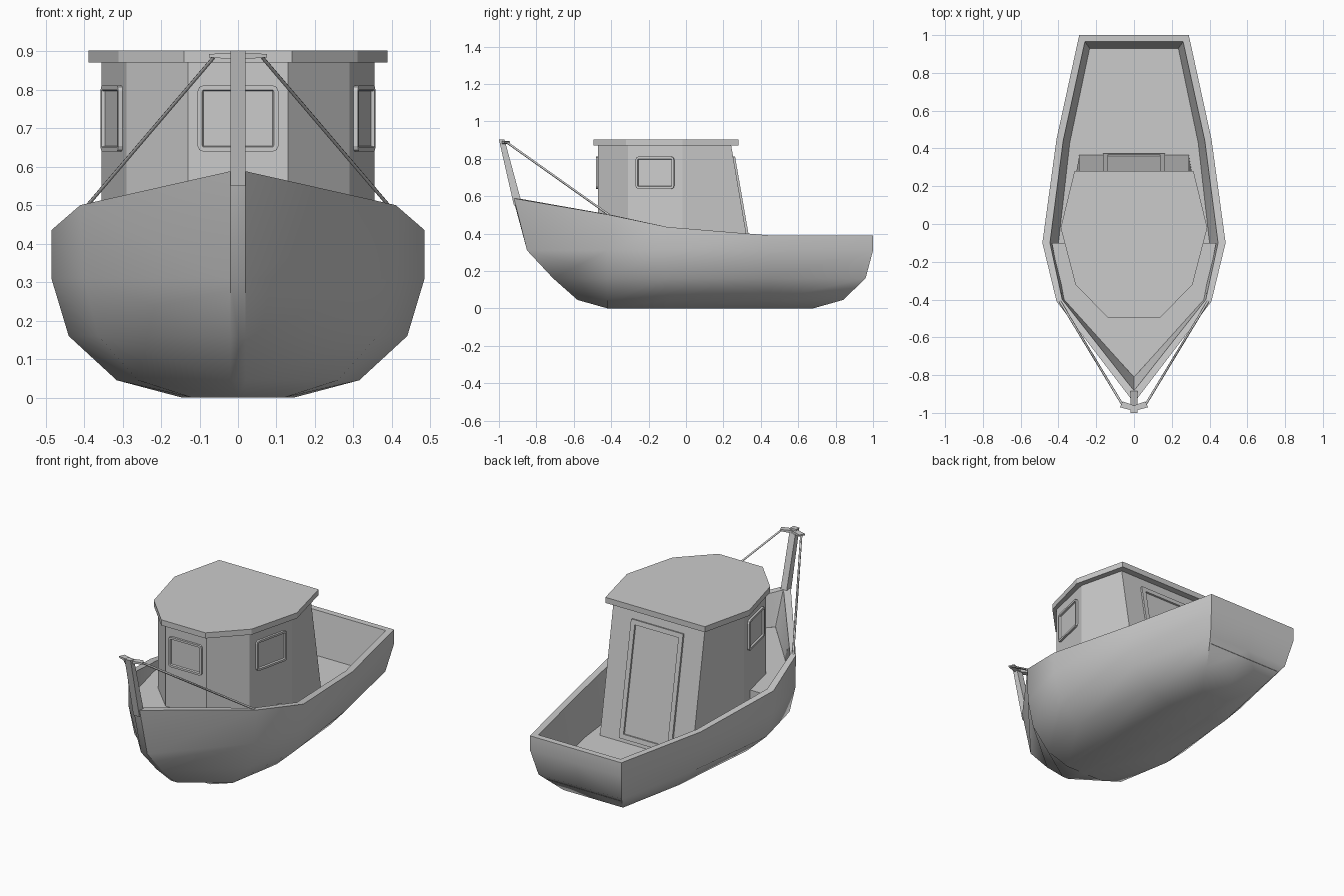
import bpy, bmesh, math
from mathutils import Matrix, Euler

old = bpy.data.objects.get("Cube")
if old:
    bpy.data.objects.remove(old, do_unlink=True)

grey = bpy.data.materials.new("plain_grey")
grey.use_nodes = True
tone = (0.6, 0.6, 0.6, 1)
grey.diffuse_color = tone
grey.node_tree.nodes["Principled BSDF"].inputs["Base Color"].default_value = tone


def add(name, data):
    obj = bpy.data.objects.new(name, data)
    bpy.context.collection.objects.link(obj)
    data.materials.append(grey)
    return obj


def build(name, verts, faces):
    mesh = bpy.data.meshes.new(name)
    mesh.from_pydata(verts, [], faces)
    bm = bmesh.new()
    bm.from_mesh(mesh)
    bmesh.ops.recalc_face_normals(bm, faces=bm.faces)
    bm.to_mesh(mesh)
    bm.free()
    return add(name, mesh)


def loft(name, loops):
    """Closed solid through loops that have equal point counts."""
    n, verts = len(loops[0]), [p for loop in loops for p in loop]
    faces = [tuple(range(n)), tuple(range(len(verts) - n, len(verts)))]
    for r in range(len(loops) - 1):
        for i in range(n):
            j = (i + 1) % n
            faces.append((r*n + i, r*n + j, r*n + n + j, r*n + n + i))
    return build(name, verts, faces)


def both(half):
    """Mirror a half outline across x = 0 into a closed loop."""
    return half + [(-x, *rest) for x, *rest in reversed(half) if x > 0]


# Hull: columns from bow to stern, rows from keel over the rim to the floor
levels = [0, 0.045, 0.16, 0.31]
spread = [0.3, 0.65, 0.907, 1]
bow_y = [-0.42, -0.58, -0.71, -0.85]
stern_y = [0.68, 0.84, 0.96, 1.0]


def column(half, ys, rim, inner, floor, shape=spread):
    outer = [(half * s, y, z) for s, y, z in zip(shape, ys, levels)]
    return outer + [rim, inner, floor]


flat = [1] * 4
columns = [
    column(0, bow_y, (0, -0.925, 0.59), (0, -0.88, 0.585), (0, -0.81, 0.4)),
    column(0.02, bow_y, (0.02, -0.92, 0.588), (0.01, -0.87, 0.583), (0.01, -0.80, 0.4), flat),
    column(0.40, [-0.42] * 4, (0.41, -0.41, 0.5), (0.38, -0.40, 0.5), (0.37, -0.40, 0.4)),
    column(0.485, [-0.1] * 4, (0.485, -0.1, 0.435), (0.445, -0.1, 0.435), (0.40, -0.1, 0.15)),
    column(0.41, [0.45] * 4, (0.41, 0.45, 0.39), (0.375, 0.44, 0.39), (0.34, 0.43, 0.15)),
    column(0.29, stern_y, (0.29, 1, 0.39), (0.26, 0.965, 0.39), (0.235, 0.93, 0.15)),
    column(0, stern_y, (0, 1, 0.39), (0, 0.965, 0.39), (0, 0.93, 0.15)),
]
rows = len(columns[0])
faces = [(c*rows + r, c*rows + rows + r, c*rows + rows + r + 1, c*rows + r + 1)
         for c in range(len(columns) - 1) for r in range(rows - 1)]
faces.append(tuple(c * rows for c in range(len(columns))))
hull = build("hull", [p for c in columns for p in c], faces)
mirror = hull.modifiers.new("Mirror", "MIRROR")
mirror.use_clip = True
bpy.context.view_layer.objects.active = hull
hull.select_set(True)
bpy.ops.object.modifier_apply(modifier="Mirror")
bm = bmesh.new()
bm.from_mesh(hull.data)
bmesh.ops.recalc_face_normals(bm, faces=bm.faces)
bm.to_mesh(hull.data)
bm.free()
bpy.ops.object.shade_smooth_by_angle(angle=math.radians(42))
hull.select_set(False)


def slab(name, half, low, high):
    outline = both(half)
    return loft(name, [[(x, y, z) for x, y in outline] for z in (low, high)])


# Raised foredeck with its bulkhead, and the aft floor
slab("foredeck", [(0, -0.81), (0.375, -0.40), (0.435, -0.1)], 0.37, 0.4)
slab("aft_floor", [(0.40, -0.1), (0.34, 0.43), (0.235, 0.93)], 0.13, 0.15)
slab("bulkhead", [(0.40, -0.12), (0.40, -0.1)], 0.14, 0.39)

# Cabin with a raked back wall, and an overhanging roof
front = [(0.13, -0.47), (0.29, -0.31), (0.355, -0.02)]
loft("cabin", [[(x, y, z) for x, y in both(front + [(0.29, back)])]
               for z, back in ((0.15, 0.365), (0.88, 0.24))])
slab("roof", [(0.14, -0.495), (0.31, -0.32), (0.388, -0.02), (0.315, 0.28)], 0.87, 0.902)


def framed_panel(name, centre, turn, tilt, width, height, bar, corner):
    """Thin plate with rounded corners, a raised frame and a recessed pane."""
    bm = bmesh.new()
    bmesh.ops.create_cube(bm, size=1, matrix=Matrix.Diagonal((width, 0.024, height, 1)))
    edges = [e for e in bm.edges if abs(e.verts[0].co.y - e.verts[1].co.y) > 0.01]
    bmesh.ops.bevel(bm, geom=edges, offset=corner, segments=2, profile=0.5, affect="EDGES")
    bm.normal_update()
    face = min(bm.faces, key=lambda f: f.normal.y)
    bmesh.ops.inset_region(bm, faces=[face], thickness=bar)
    bmesh.ops.inset_region(bm, faces=[face], thickness=0.003, depth=-0.009)
    mesh = bpy.data.meshes.new(name)
    bm.to_mesh(mesh)
    bm.free()
    obj = add(name, mesh)
    obj.location = centre
    obj.rotation_euler = Euler((tilt, 0, turn))


framed_panel("front_window", (0, -0.47, 0.725), 0, 0, 0.21, 0.172, 0.012, 0.015)
for side, word in ((1, "left"), (-1, "right")):
    framed_panel(word + "_window", (side * 0.3225, -0.165, 0.725), side * 1.35, 0,
                 0.21, 0.172, 0.012, 0.015)
framed_panel("door", (0, 0.306, 0.49), math.pi, -0.172, 0.33, 0.65, 0.027, 0.004)


def rect(x, y0, y1, z):
    return [(-x, y0, z), (x, y0, z), (x, y1, z), (-x, y1, z)]


# Bow post with swept crossbar arms and stay ropes
loft("bow_post", [rect(0.019, -0.92, -0.875, 0.55), rect(0.019, -1.0, -0.97, 0.902)])
for s, word in ((1, "left"), (-1, "right")):
    loft(word + "_crossbar", [
        [(0, -0.99, 0.878), (0, -0.96, 0.878), (0, -0.96, 0.895), (0, -0.99, 0.895)],
        [(s * 0.075, -0.97, 0.884), (s * 0.06, -0.94, 0.884),
         (s * 0.06, -0.94, 0.893), (s * 0.075, -0.97, 0.893)]])
    rope = bpy.data.curves.new(word + "_stay", "CURVE")
    rope.dimensions = "3D"
    rope.bevel_depth = 0.006
    rope.bevel_resolution = 0
    rope.use_fill_caps = True
    spline = rope.splines.new("POLY")
    spline.points.add(1)
    spline.points[0].co = (s * 0.062, -0.955, 0.885, 1)
    spline.points[1].co = (s * 0.395, -0.405, 0.495, 1)
    add(word + "_stay", rope)
